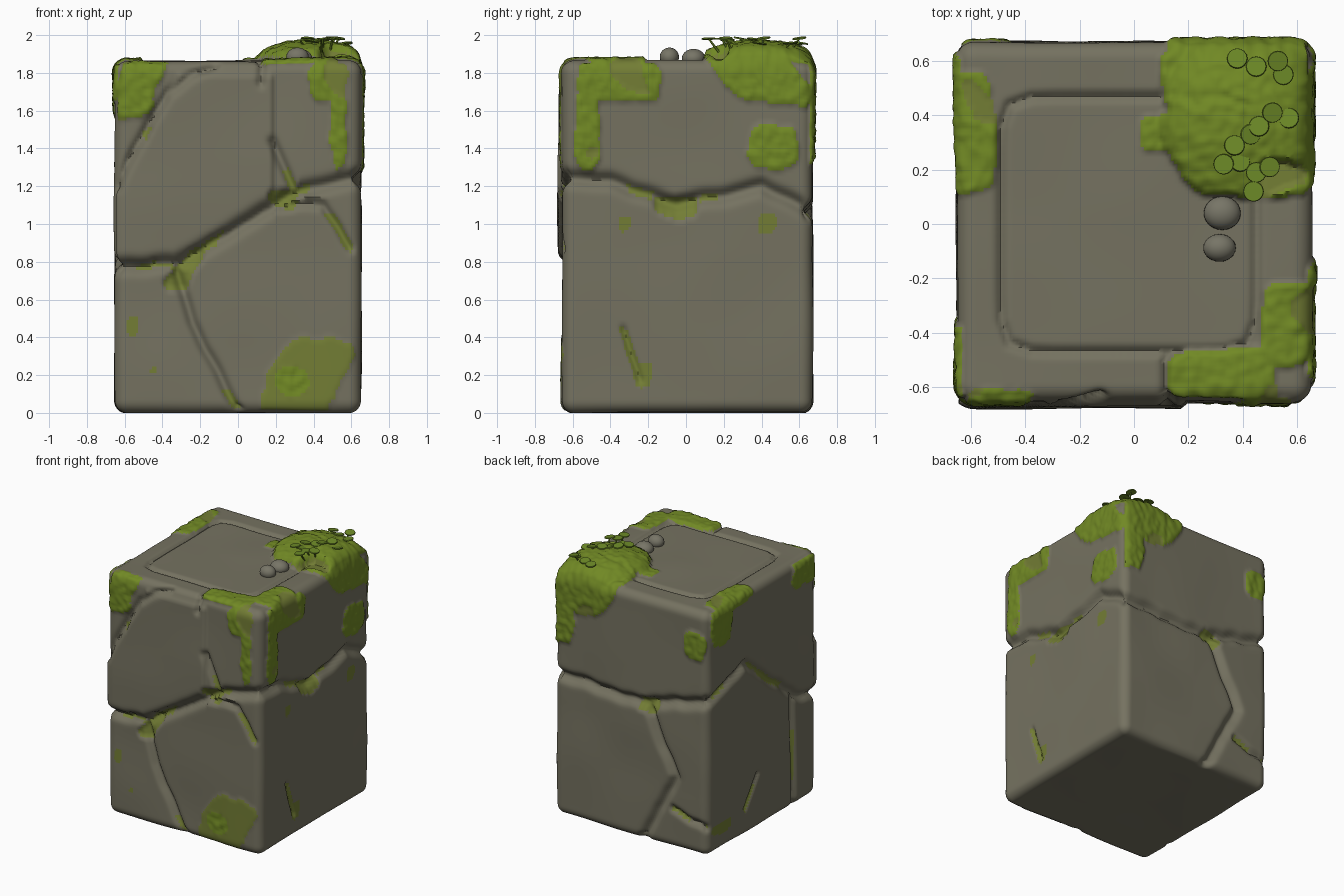
import bpy, bmesh, math, random
from mathutils import Vector, Matrix, kdtree, noise

if "Cube" in bpy.data.objects:
    bpy.data.objects.remove(bpy.data.objects["Cube"])

random.seed(4)
HX, HY, HZ, CY, R = 0.652, 0.662, 0.932, 0.008, 0.065   # block half sizes, y centre, edge radius


def material(name, rgb):
    m = bpy.data.materials.new(name)
    m.diffuse_color = (*rgb, 1)
    m.use_nodes = True
    m.node_tree.nodes["Principled BSDF"].inputs["Base Color"].default_value = m.diffuse_color
    return m


STONE = material("stone", (0.178, 0.168, 0.118))
MOSS = material("moss", (0.165, 0.250, 0.018))
DULL = material("thin moss", (0.170, 0.205, 0.035))
LEAF = material("leaf green", (0.150, 0.250, 0.020))
PEBBLE = material("pebble stone", (0.185, 0.178, 0.135))


def finish(bm, name, mats, angle=45):
    me = bpy.data.meshes.new(name)
    bm.to_mesh(me)
    bm.free()
    ob = bpy.data.objects.new(name, me)
    bpy.context.collection.objects.link(ob)
    for m in mats:
        me.materials.append(m)
    bpy.ops.object.select_all(action='DESELECT')
    ob.select_set(True)
    bpy.context.view_layer.objects.active = ob
    bpy.ops.object.shade_smooth_by_angle(angle=math.radians(angle))


def rounded(p):
    """Move a point of the sharp box onto the rounded box; also return the normal."""
    h, c = Vector((HX, HY, HZ)), Vector((0, CY, HZ))
    q = Vector(p) - c
    inner = Vector([max(R - h[i], min(h[i] - R, q[i])) for i in range(3)])
    n = (q - inner).normalized()
    return inner + n * R + c, n


def lift_to_box(side, u, v):
    return {"front": (u, CY - HY, v), "back": (u, CY + HY, v), "left": (-HX, u, v),
            "right": (HX, u, v), "top": (u, v, 2 * HZ)}[side]


def side_of(n):
    i = max(range(3), key=lambda k: abs(n[k]))
    return (("left", "right"), ("front", "back"), ("bottom", "top"))[i][n[i] > 0]


# Cracks between the stones: each runs through a few points and wanders a little
samples = []


def crack(side, width, *pts):
    for a, b in zip(pts, pts[1:]):
        k = max(2, int(math.dist(a, b) / .008))
        for i in range(k):
            u, v = (a[j] + (b[j] - a[j]) * i / k for j in (0, 1))
            if side != "top":
                v += .02 * noise.noise(Vector((u * 7, v * 7, len(side))))
            samples.append((rounded(lift_to_box(side, u, v))[0], width, side != "top"))


crack("front", .036, (-.65, .77), (-.33, .79), (.3, 1.17), (.65, 1.25))
crack("front", .026, (-.33, .77), (-.24, .48), (0, 0))
crack("front", .024, (-.65, 1.2), (-.37, 1.7), (-.12, 1.86))
crack("front", .024, (.3, 1.18), (.18, 1.44))
crack("front", .020, (.12, 1.75), (.13, 1.86))
crack("front", .022, (.22, 1.09), (.45, 1.1), (.6, .87))
crack("right", .036, (-.65, 1.25), (-.4, 1.23), (-.05, 1.1), (.4, 1.2), (.67, 1.07))
crack("right", .016, (-.33, .44), (-.24, .16))
crack("back", .036, (.67, 1.07), (-.13, 1.05), (-.65, 1.19))
crack("back", .032, (-.13, 1.05), (-.38, .55), (-.1, 0))
crack("back", .024, (-.36, .3), (-.65, .22))
crack("left", .032, (.67, 1.19), (.2, 1.31), (-.4, .84), (-.65, .77))
crack("left", .024, (-.36, .85), (-.38, 0))
crack("left", .016, (.06, .42), (.22, .2))
crack("top", .018, (.12, -.48), (.12, -.64))
# rounded square groove on the top
ring = []
for i in range(48):
    c, s = math.cos(i * math.tau / 48), math.sin(i * math.tau / 48)
    r = (abs(c) ** 10 + abs(s) ** 10) ** -.1
    ring.append((-.02 + .47 * r * c, .47 * r * s))
crack("top", .016, *ring, ring[0])

tree = kdtree.KDTree(len(samples))
for i, s in enumerate(samples):
    tree.insert(s[0], i)
tree.balance()

# Moss patches: rounded boxes with centre, half sizes, lift and slant (first match wins)
patches = []


def patch(side, slot, u, v, a, b, lift=.012, slant=0):
    patches.append((side, slot, u, v, a, b, lift, slant))


patch("top", 1, .43, .42, .32, .32, .02, -.08)
patch("top", 1, .12, .34, .10, .08)
patch("top", 0, .62, -.60, .10, .08, 0)
patch("top", 1, .42, -.57, .29, .11, .015)
patch("top", 1, .58, -.38, .11, .16, .015)
patch("top", 1, -.62, .34, .12, .23, .012, -.08)
patch("top", 1, -.48, -.67, .13, .05, .008)
patch("front", 1, -.54, 1.72, .12, .16, .012, .5)
patch("front", 1, .48, 1.76, .10, .11)
patch("front", 1, .53, 1.50, .045, .20)
patch("front", 1, .29, .17, .08, .07, .006)
patch("front", 2, .36, .19, .20, .21, .006, .4)
patch("front", 2, -.28, .75, .06, .11, -.02, .6)
patch("front", 2, .24, 1.13, .06, .04, -.01)
patch("front", 2, -.56, .46, .03, .05, 0)
patch("front", 2, -.45, .23, .02, .02, 0)
patch("right", 1, -.36, 1.76, .22, .11, .014)
patch("right", 1, -.52, 1.50, .06, .22, .014)
patch("right", 1, .40, 1.77, .22, .13, .014, -.8)
patch("right", 1, .46, 1.41, .13, .12)
patch("right", 2, -.04, 1.09, .11, .055, -.015)
patch("right", 2, -.32, 1, .04, .04, 0)
patch("right", 2, .43, 1, .05, .06, 0)
patch("right", 2, -.22, .2, .045, .07, 0)
patch("back", 1, .46, 1.75, .30, .16, .016, -.6)
patch("back", 1, .59, 1.50, .10, .17, .016)
patch("back", 1, -.54, 1.6, .09, .10)
patch("back", 2, -.14, 1.03, .08, .05, -.015)
patch("left", 1, -.52, 1.78, .16, .13)
patch("left", 1, .50, 1.72, .13, .15)
patch("left", 1, .35, 1.85, .24, .06)
patch("left", 2, .50, .17, .12, .04, 0)


def surface(p, n):
    """Material slot and lift at a point of the rounded box."""
    side = side_of(n)
    x, y = (p.x, p.y) if side in ("top", "bottom") else ((p.x if side in ("front", "back") else p.y), p.z)
    wob = .028 * noise.noise(p * 9)
    for s, slot, u, v, a, b, lift, slant in patches:
        if s == side:
            dv = y - v - wob
            du = x - u + wob - slant * dv
            if abs(du / a) ** 3.5 + abs(dv / b) ** 3.5 < 1:
                if slot == 1 and noise.noise(p * 5 + Vector((7, 3, 1))) > .38:
                    return 2, lift * .4
                return slot, lift
    co, i, d = tree.find(p)
    if samples[i][2] and d < .022 and noise.noise(p * 4) > .2:
        return 2, 0
    # the upper left stone of the front stands proud
    if side == "front" and x < .18 and .79 + .6 * max(0, x + .33) < y < min(1.8, 1.2 + 1.75 * (x + .65)):
        return 0, .02
    return 0, 0


# Mossy stone block
bm = bmesh.new()
bmesh.ops.create_cube(bm, size=2)
bmesh.ops.subdivide_edges(bm, edges=bm.edges[:], cuts=105, use_grid_fill=True)
normals = []
bm.verts.index_update()
for v in bm.verts:
    v.co, n = rounded((v.co.x * HX, v.co.y * HY + CY, (v.co.z + 1) * HZ))
    normals.append(n)
lifts = {}
for f in bm.faces:
    n = sum((normals[v.index] for v in f.verts), Vector((0, 0, 0)))
    f.material_index, lifts[f] = surface(f.calc_center_median(), n)
moved = []
for v in bm.verts:
    p, n = v.co.copy(), normals[v.index]
    out = sum(lifts[f] for f in v.link_faces) / len(v.link_faces)
    mossy = sum(f.material_index == 1 for f in v.link_faces) / len(v.link_faces)
    out += .009 * noise.noise(p * 2.3) + mossy * .009 * noise.noise(p * 28)
    co, i, d = tree.find(p)
    w = samples[i][1]
    out -= 1.35 * w * math.exp(-(d / w) ** 2) * (1 - .7 * mossy)
    q = p + n * out
    # moss mound on the back right corner
    k = 1 - ((p.x - .40) / .31) ** 2 - ((p.y - .38) / .32) ** 2
    if k > 0 and n.z > 0:
        q.z += .09 * k ** .7 * n.z * mossy
    q.z = max(q.z, 0)
    moved.append(q)
for v, q in zip(bm.verts, moved):
    v.co = q
finish(bm, "mossy_block", [STONE, MOSS, DULL], 60)

# Small round leaves on stems above the mound
bm = bmesh.new()
for x, y in [(.38, .61), (.45, .58), (.53, .60), (.55, .55), (.57, .39), (.51, .41), (.46, .36), (.43, .33),
             (.37, .29), (.33, .22), (.39, .23), (.44, .12), (.50, .21), (.45, .19)]:
    z = 1.968 + random.uniform(-.018, .018)
    tilt = Matrix.Rotation(random.uniform(-.22, .22), 4, 'X') @ Matrix.Rotation(random.uniform(-.22, .22), 4, 'Y')
    bmesh.ops.create_cone(bm, cap_ends=True, segments=16, radius1=.038, radius2=.036, depth=.007,
                          matrix=Matrix.Translation((x, y, z)) @ tilt)
    base = Vector((.45 + (x - .45) * .7, .37 + (y - .37) * .75, 1.90))
    d = Vector((x, y, z)) - base
    bmesh.ops.create_cone(bm, segments=6, radius1=.007, radius2=.005, depth=d.length,
                          matrix=Matrix.Translation(base + d / 2) @ d.to_track_quat('Z', 'Y').to_matrix().to_4x4())
finish(bm, "leaves", [LEAF])

# Two pebbles on the top
for name, loc, size in [("pebble_large", (.325, .04, 1.877), (.068, .062, .05)),
                        ("pebble_small", (.315, -.088, 1.884), (.06, .051, .05))]:
    bm = bmesh.new()
    bmesh.ops.create_uvsphere(bm, u_segments=24, v_segments=14, radius=1,
                              matrix=Matrix.Translation(loc) @ Matrix.Diagonal((*size, 1)))
    finish(bm, name, [PEBBLE])
